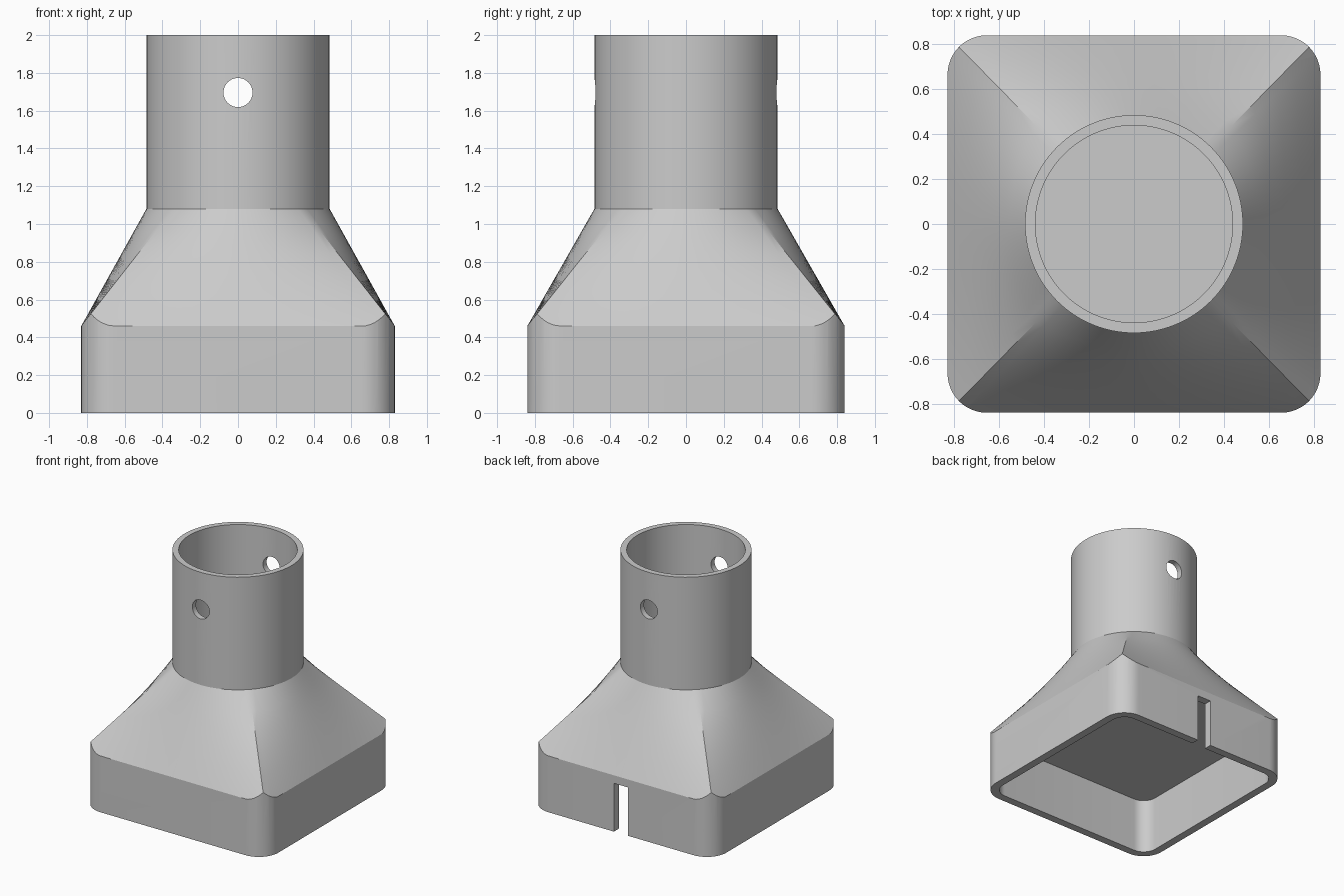
import bpy, bmesh, math

if "Cube" in bpy.data.objects:
    bpy.data.objects.remove(bpy.data.objects["Cube"])

HX, HY = 0.83, 0.84           # half sizes of the square skirt
R_OUT, R_IN = 0.485, 0.439    # tube radii
Z_SKIRT, Z_NECK, Z_TOP = 0.46, 1.08, 2.0
SEG = 96

mat = bpy.data.materials.new("plain grey")
mat.diffuse_color = (0.6, 0.6, 0.6, 1)
mat.use_nodes = True
mat.node_tree.nodes["Principled BSDF"].inputs["Base Color"].default_value = mat.diffuse_color


def stack(name, rings):
    """Closed solid from a list of rings with equal point counts."""
    bm = bmesh.new()
    vs = [[bm.verts.new(p) for p in ring] for ring in rings]
    n = len(vs[0])
    for a, b in zip(vs, vs[1:]):
        for i in range(n):
            j = (i + 1) % n
            bm.faces.new((a[i], a[j], b[j], b[i]))
    bm.faces.new(vs[0][::-1])
    bm.faces.new(vs[-1])
    bmesh.ops.recalc_face_normals(bm, faces=bm.faces)
    me = bpy.data.meshes.new(name)
    bm.to_mesh(me)
    bm.free()
    ob = bpy.data.objects.new(name, me)
    bpy.context.collection.objects.link(ob)
    me.materials.append(mat)
    return ob


def circle(r, z, n=SEG):
    a0 = -math.pi / 4
    return [(r * math.cos(a0 + math.tau * i / n), r * math.sin(a0 + math.tau * i / n), z) for i in range(n)]


def square(hx, hy):
    """Sharp square outline whose corners match the circle's 45 degree points."""
    q, pts = SEG // 4, []
    for side in range(4):
        c, s = [(1, 0), (0, 1), (-1, 0), (0, -1)][side]
        for i in range(q):
            t = -1 + 2 * i / q
            pts.append(((c - s * t) * hx, (s + c * t) * hy))
    return pts


def rounded(hx, hy, r, z, n=12):
    pts = []
    for k, (sx, sy) in enumerate([(1, 1), (-1, 1), (-1, -1), (1, -1)]):
        for i in range(n + 1):
            a = math.pi / 2 * (k + i / n)
            pts.append((sx * (hx - r) + r * math.cos(a), sy * (hy - r) + r * math.sin(a), z))
    return pts


def box(name, x0, x1, y0, y1, z0, z1):
    return stack(name, [[(x0, y0, z), (x1, y0, z), (x1, y1, z), (x0, y1, z)] for z in (z0, z1)])


def cut(ob, tool, op='DIFFERENCE'):
    m = ob.modifiers.new("cut", 'BOOLEAN')
    m.operation, m.solver, m.object = op, 'EXACT', tool
    bpy.context.view_layer.objects.active = ob
    bpy.ops.object.modifier_apply(modifier=m.name)
    bpy.data.objects.remove(tool)


# square-to-round loft, carried on below the skirt line, then the straight tube
sq, ci = square(HX, HY), circle(R_OUT, 0)
rings = []
for k in range(11):
    z = -0.1 + (Z_NECK + 0.1) * k / 10
    s = (Z_NECK - z) / (Z_NECK - Z_SKIRT)
    rings.append([(c[0] + (p[0] - c[0]) * s, c[1] + (p[1] - c[1]) * s, z) for p, c in zip(sq, ci)])
rings.append(circle(R_OUT, Z_TOP))
body = stack("post_adapter", rings)

# rounded skirt trims the loft
cut(body, stack("skirt", [rounded(HX, HY, 0.175, z) for z in (0, 2.2)]), 'INTERSECT')

# hollow underside
w = 0.065
cut(body, stack("cavity", [rounded(HX - w, HY - w, 0.115, z) for z in (-0.2, 0.455)]))

# tube bore
cut(body, stack("bore", [circle(R_IN, z) for z in (Z_NECK, 2.2)]))

# pin hole through the front and back of the tube
hole = [[(x, y, z + 1.696) for x, z, _ in circle(0.077, 0, 40)] for y in (-0.7, 0.7)]
cut(body, stack("pin_hole", hole))

# cable slot in the back of the skirt
cut(body, box("slot", -0.063, 0.063, 0.7, 1.0, -0.2, 0.395))

bpy.ops.object.select_all(action='DESELECT')
body.select_set(True)
bpy.context.view_layer.objects.active = body
bpy.ops.object.shade_smooth_by_angle(angle=math.radians(20))
